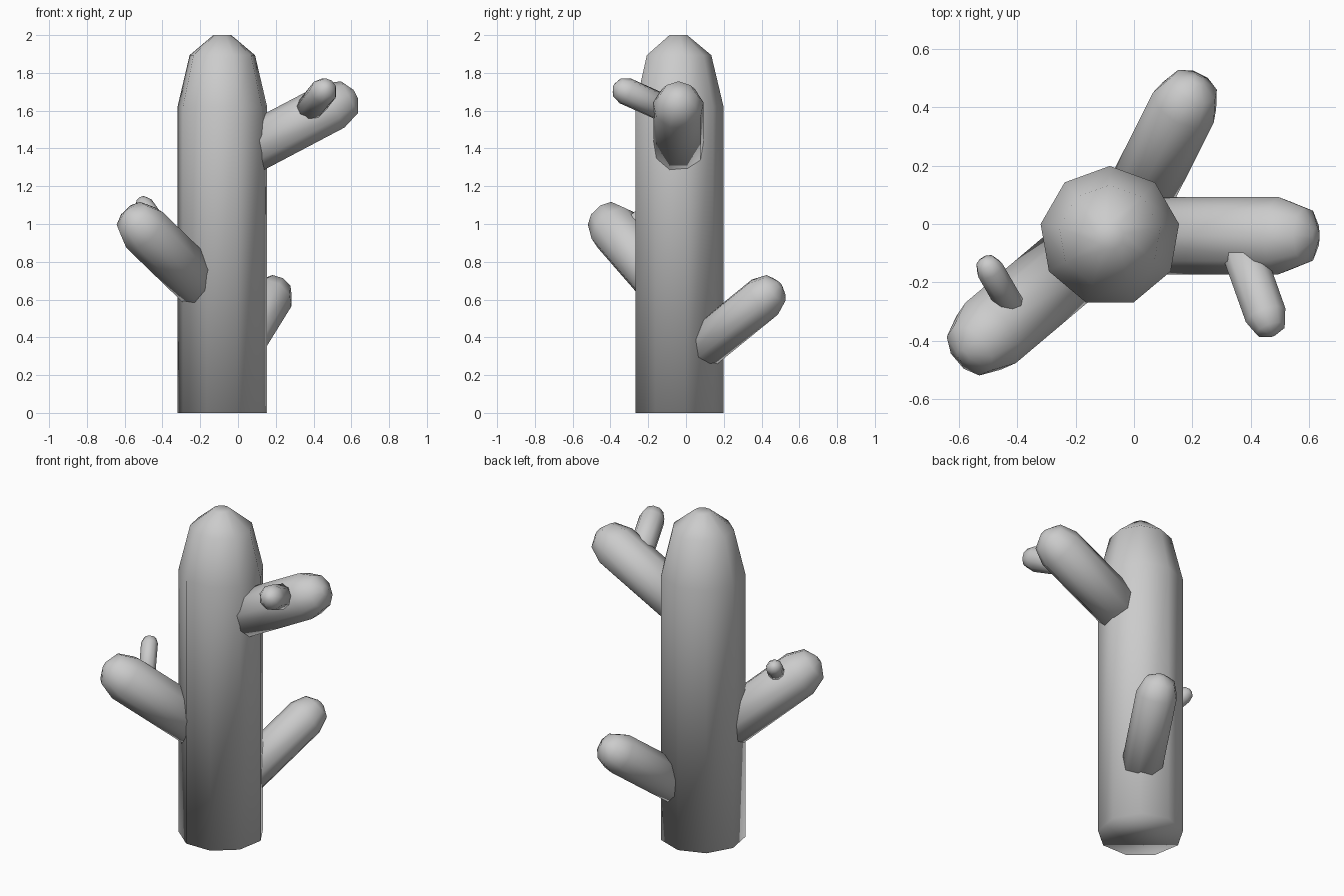
import bpy
import bmesh
import math
from mathutils import Vector, Matrix

cube = bpy.data.objects.get("Cube")
if cube:
    bpy.data.objects.remove(cube, do_unlink=True)

SIDES = 9

grey = bpy.data.materials.new("plain_grey")
grey.use_nodes = True
colour = (0.6, 0.6, 0.6, 1)
grey.diffuse_color = colour
grey.node_tree.nodes["Principled BSDF"].inputs["Base Color"].default_value = colour


def limb(name, shoulder, direction, length, radius, cap_stretch=1.0):
    """Nine-sided rod with a domed tip; shoulder is where the dome begins."""
    axis = Vector(direction).normalized()
    # Local frame: y leans upward, or to the back for an upright limb
    up = Vector((0, 1, 0)) if axis.z > 0.99 else Vector((0, 0, 1))
    side = up.cross(axis).normalized()
    up = axis.cross(side)
    frame = Matrix((side, up, axis)).transposed()

    profile = [(1, -length), (1, 0),
               (0.73, 0.72 * radius * cap_stretch),
               (0.2, radius * cap_stretch)]
    bm = bmesh.new()
    rings = []
    for scale, height in profile:
        ring = []
        for i in range(SIDES):
            a = math.pi / 2 + math.tau * i / SIDES
            local = Vector((math.cos(a) * radius * scale,
                            math.sin(a) * radius * scale, height))
            ring.append(bm.verts.new(Vector(shoulder) + frame @ local))
        rings.append(ring)
    for low, high in zip(rings, rings[1:]):
        for i in range(SIDES):
            j = (i + 1) % SIDES
            bm.faces.new((low[i], low[j], high[j], high[i]))
    bm.faces.new(rings[0][::-1])
    bm.faces.new(rings[-1])
    bmesh.ops.recalc_face_normals(bm, faces=bm.faces)
    for face in bm.faces:
        face.smooth = True

    mesh = bpy.data.meshes.new(name)
    bm.to_mesh(mesh)
    bm.free()
    mesh.materials.append(grey)
    obj = bpy.data.objects.new(name, mesh)
    bpy.context.collection.objects.link(obj)
    return obj


# Trunk
limb("trunk", (-0.083, -0.042, 1.62), (0, 0, 1), 1.62, 0.241, 1.577)

# Branches
limb("upper_left_branch", (0.505, -0.04, 1.623), (0.885, 0, 0.466), 0.6, 0.135)
limb("lower_back_branch", (0.175, 0.41, 0.61), (0.364, 0.722, 0.588), 0.56, 0.118)
limb("right_front_branch", (-0.503, -0.383, 0.978), (-0.615, -0.519, 0.595), 0.58, 0.137)

# Twigs growing from the branches
limb("upper_twig", (0.453, -0.317, 1.702), (0.31, -0.87, 0.39), 0.33, 0.073)
limb("right_twig", (-0.495, -0.155, 1.1), (-0.41, 0.71, 0.57), 0.22, 0.048)
